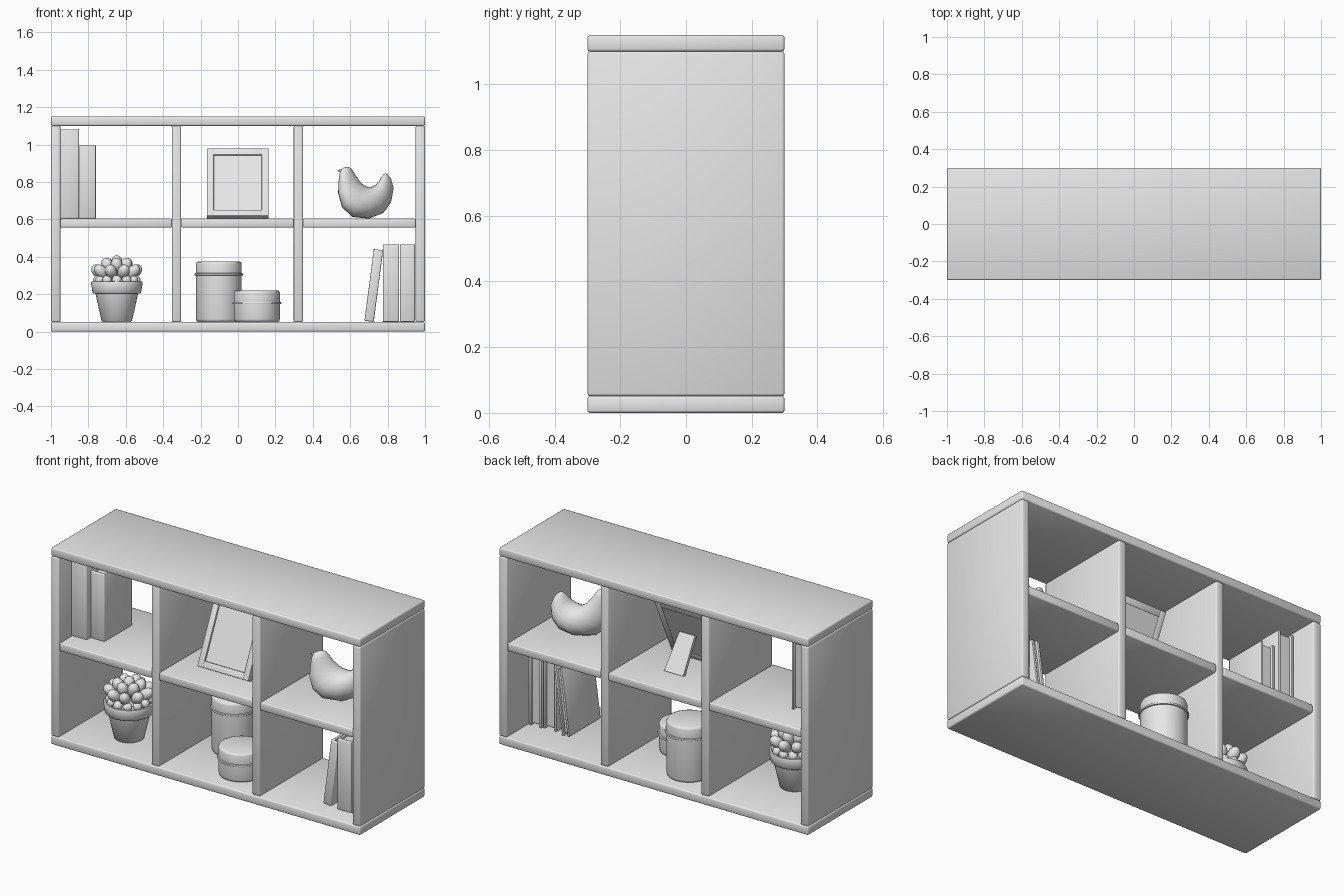
import bpy, bmesh, math
from mathutils import Matrix, Vector

if "Cube" in bpy.data.objects:
    bpy.data.objects.remove(bpy.data.objects["Cube"])

grey = bpy.data.materials.new("light_grey")
grey.diffuse_color = (0.8, 0.8, 0.8, 1)
grey.use_nodes = True
grey.node_tree.nodes["Principled BSDF"].inputs["Base Color"].default_value = grey.diffuse_color


def finish(name, bm):
    bmesh.ops.recalc_face_normals(bm, faces=bm.faces[:])
    me = bpy.data.meshes.new(name)
    bm.to_mesh(me)
    bm.free()
    me.materials.append(grey)
    ob = bpy.data.objects.new(name, me)
    bpy.context.collection.objects.link(ob)
    return ob


def add_box(bm, lo, hi, bevel=0.0, segments=2):
    part = bmesh.new()
    bmesh.ops.create_cube(part, size=1)
    lo, hi = Vector(lo), Vector(hi)
    for v in part.verts:
        v.co = (lo + hi) / 2 + v.co * (hi - lo)
    if bevel:
        bmesh.ops.bevel(part, geom=part.edges[:], offset=bevel, segments=segments,
                        profile=0.5, affect='EDGES')
    tmp = bpy.data.meshes.new("tmp")
    part.to_mesh(tmp)
    part.free()
    bm.from_mesh(tmp)
    bpy.data.meshes.remove(tmp)


def box(name, lo, hi, bevel=0.008):
    bm = bmesh.new()
    add_box(bm, lo, hi, bevel)
    return finish(name, bm)


def loft(name, rings):
    """Skin a list of closed rings and cap both ends."""
    bm = bmesh.new()
    loops = [[bm.verts.new(p) for p in ring] for ring in rings]
    n = len(loops[0])
    for a, b in zip(loops, loops[1:]):
        for i in range(n):
            j = (i + 1) % n
            bm.faces.new((a[i], a[j], b[j], b[i]))
    bm.faces.new(loops[0])
    bm.faces.new(loops[-1])
    return finish(name, bm)


def lathe(name, cx, cy, profile, n=40):
    turn = [2 * math.pi * i / n for i in range(n)]
    return loft(name, [[(cx + r * math.cos(t), cy + r * math.sin(t), z) for t in turn]
                       for r, z in profile])


# Cabinet boards
box("bottom_board", (-1, -0.3, 0), (1, 0.3, 0.051))
box("top_board", (-1, -0.3, 1.1), (1, 0.3, 1.15))
for label, x in (("left_side", -1), ("left_divider", -0.354),
                 ("right_divider", 0.298), ("right_side", 0.95)):
    y = 0.3 if "side" in label else 0.295
    box(label, (x, -y, 0.051), (x + 0.05, y, 1.1))
for label, a, b in (("left", -0.95, -0.354), ("middle", -0.304, 0.298), ("right", 0.348, 0.95)):
    box(label + "_shelf", (a, -0.295, 0.555), (b, 0.295, 0.604))


# Books: two covers, a spine and a recessed page block
def book(name, x0, x1, y0, y1, z0, z1, cover=0.014):
    bm = bmesh.new()
    for a in (x0, x1 - cover):
        add_box(bm, (a, y0 + 0.006, z0), (a + cover, y1, z1), 0.003)
    add_box(bm, (x0, y0, z0), (x1, y0 + 0.018, z1), 0.006)
    add_box(bm, (x0 + cover * 0.8, y0 + 0.015, z0 + 0.012),
            (x1 - cover * 0.8, y1 - 0.015, z1 - 0.012))
    return finish(name, bm)


book("tall_book", -0.95, -0.85, -0.185, 0.14, 0.604, 1.08)
book("short_book", -0.848, -0.76, -0.15, 0.11, 0.604, 0.996)
book("end_book", 0.866, 0.946, -0.19, 0.10, 0.052, 0.465)
book("second_book", 0.774, 0.862, -0.19, 0.09, 0.052, 0.465)
leaning = book("leaning_book", 0, 0.05, -0.18, 0.11, 0, 0.386)
leaning.data.transform(Matrix.Translation((0.676, 0, 0.058)) @
                       Matrix.Rotation(math.radians(7.5), 4, 'Y'))

# Picture frame, tilted back on a tapered prop
lean = Matrix.Translation((-0.0015, -0.108, 0.604)) @ Matrix.Rotation(math.radians(-25), 4, 'X')
W, H, T, B = 0.165, 0.397, 0.035, 0.037
bm = bmesh.new()
add_box(bm, (-W, -T, 0), (-W + B, 0, H), 0.003)
add_box(bm, (W - B, -T, 0), (W, 0, H), 0.003)
add_box(bm, (-W + B - 0.003, -T, 0), (W - B + 0.003, 0, B), 0.003)
add_box(bm, (-W + B - 0.003, -T, H - B), (W - B + 0.003, 0, H), 0.003)
finish("picture_frame", bm).data.transform(lean)
box("picture_panel", (-W + 0.02, -T + 0.012, 0.02), (W - 0.02, -0.002, H - 0.02), 0).data.transform(lean)
loft("frame_prop", [[(-w, y, z), (w, y, z), (w, y + 0.02, z + 0.006), (-w, y + 0.02, z + 0.006)]
                    for w, y, z in ((0.062, 0.095, 0.604), (0.05, -0.03, 0.79))])

# Bird ornament: crescent body from outer / inner outline pairs and half widths
sections = [(0.572, 0.880, 0.588, 0.881, 0.008), (0.552, 0.868, 0.604, 0.874, 0.026),
            (0.542, 0.842, 0.617, 0.855, 0.038), (0.538, 0.80, 0.635, 0.825, 0.048),
            (0.535, 0.74, 0.66, 0.793, 0.064), (0.556, 0.665, 0.68, 0.778, 0.082),
            (0.61, 0.613, 0.70, 0.772, 0.092), (0.70, 0.604, 0.715, 0.773, 0.094),
            (0.777, 0.634, 0.735, 0.783, 0.082), (0.818, 0.69, 0.753, 0.802, 0.064),
            (0.832, 0.765, 0.768, 0.828, 0.042), (0.819, 0.815, 0.779, 0.842, 0.022),
            (0.80, 0.84, 0.789, 0.847, 0.008)]


def skew(x):
    return -0.02 + (x - 0.683) * 0.47      # the bird stands turned on its shelf


rings = []
for ox, oz, ix, iz, w in sections:
    ring = []
    for k in range(20):
        t = 2 * math.pi * k / 20
        f = 0.5 + 0.5 * math.cos(t)
        x, z = ix + (ox - ix) * f, iz + (oz - iz) * f
        ring.append((x, skew(x) + w * math.sin(t), z))
    rings.append(ring)
loft("bird_body", rings)
beak = []
for x, r in ((0.56, 0.012), (0.531, 0.002)):
    beak.append([(x, skew(x) + r * math.cos(k * math.pi / 4), 0.86 + r * math.sin(k * math.pi / 4))
                 for k in range(8)])
loft("bird_beak", beak)


# Lidded canisters
def canister(name, cx, cy, r, top, seam):
    lathe(name, cx, cy, [
        (r - 0.012, 0.052), (r - 0.003, 0.056), (r, 0.066), (r, seam - 0.006),
        (r + 0.007, seam - 0.005), (r + 0.009, seam), (r + 0.007, seam + 0.005),
        (r, seam + 0.006), (r, top - 0.014), (r - 0.004, top - 0.004), (r - 0.014, top)], 48)


canister("tall_canister", -0.1025, 0.115, 0.122, 0.375, 0.306)
canister("low_canister", 0.101, -0.11, 0.123, 0.22, 0.152)

# Flower pot with a recessed soil surface
PX, PY = -0.648, -0.08
lathe("flower_pot", PX, PY, [
    (0.076, 0.052), (0.081, 0.056), (0.114, 0.204), (0.126, 0.204), (0.130, 0.208),
    (0.138, 0.262), (0.135, 0.268), (0.124, 0.268), (0.120, 0.262), (0.117, 0.245)])

# Succulent leaves: rings of plump pods (count, base radius, base z, tilt, length, width, offset)
bm = bmesh.new()
for count, rad, z, tilt, length, width, off in (
        (12, 0.078, 0.262, 62, 0.052, 0.026, 0.0), (9, 0.052, 0.282, 50, 0.105, 0.031, 0.2),
        (6, 0.028, 0.298, 27, 0.105, 0.032, 0.5), (1, 0.0, 0.30, 0, 0.108, 0.032, 0.0)):
    for i in range(count):
        a = off + 2 * math.pi * i / count
        m = (Matrix.Translation((PX, PY, z)) @ Matrix.Rotation(a, 4, 'Z') @
             Matrix.Translation((rad, 0, 0)) @ Matrix.Rotation(math.radians(tilt), 4, 'Y') @
             Matrix.Translation((0, 0, length / 2)) @
             Matrix.Diagonal((width, width, length / 2, 1)))
        pod = bmesh.ops.create_uvsphere(bm, u_segments=12, v_segments=8, radius=1)["verts"]
        for v in pod:
            s = 1 + 0.18 * v.co.z      # fuller towards the tip
            v.co.x *= s
            v.co.y *= s
        bmesh.ops.transform(bm, matrix=m, verts=pod)
finish("succulent_leaves", bm)

# Smooth shading with crisp edges
bpy.ops.object.select_all(action='SELECT')
bpy.context.view_layer.objects.active = bpy.context.selected_objects[0]
bpy.ops.object.shade_smooth_by_angle(angle=math.radians(50))
